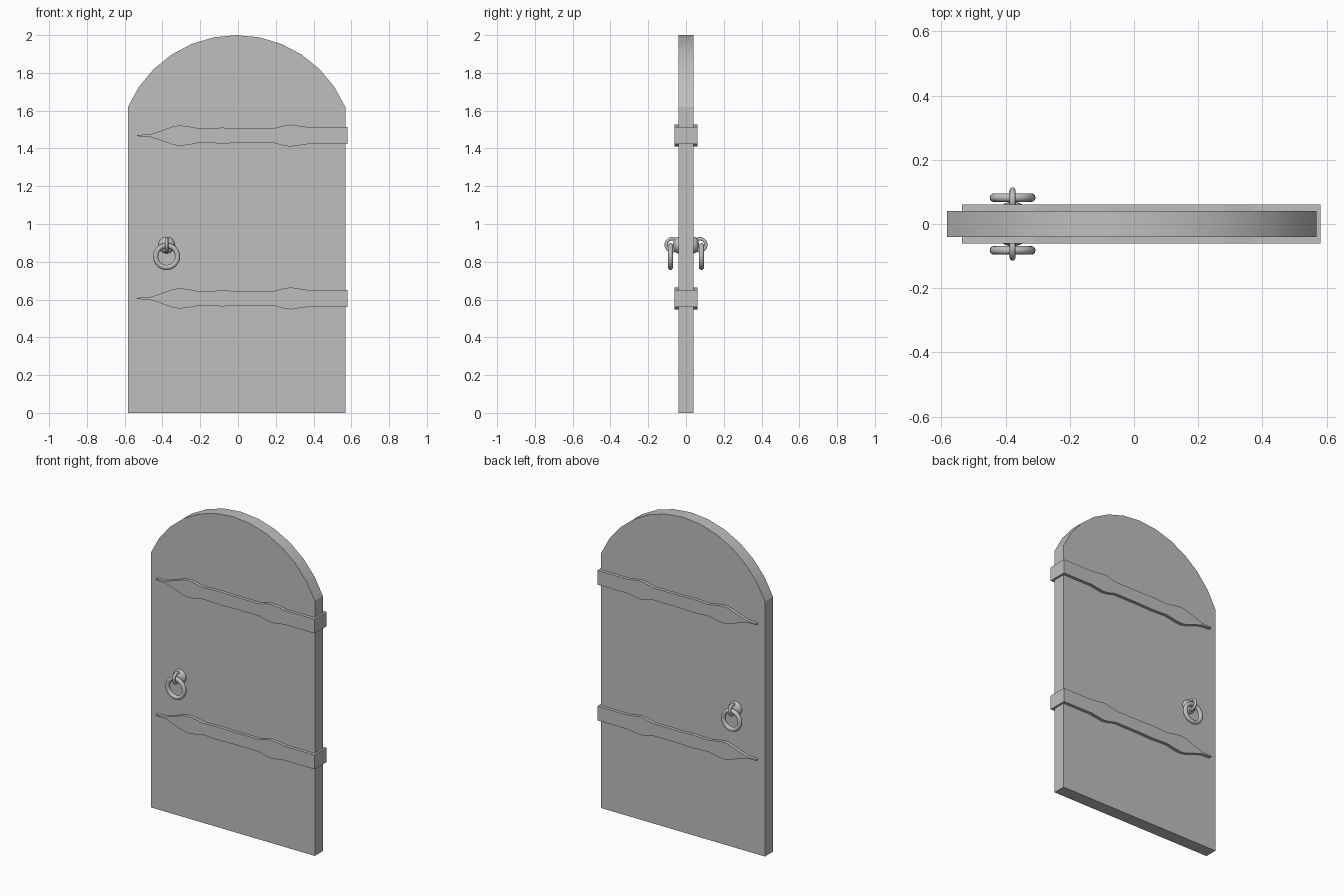
import bpy, bmesh, math
from mathutils import Matrix

if "Cube" in bpy.data.objects:
    bpy.data.objects.remove(bpy.data.objects["Cube"])

# One plain grey for the whole model
grey = bpy.data.materials.new("plain grey")
grey.diffuse_color = (0.52, 0.52, 0.52, 1)
grey.use_nodes = True
grey.node_tree.nodes["Principled BSDF"].inputs["Base Color"].default_value = grey.diffuse_color


def finish(name, bm, angle=None):
    bmesh.ops.recalc_face_normals(bm, faces=bm.faces)
    me = bpy.data.meshes.new(name)
    bm.to_mesh(me)
    bm.free()
    me.materials.append(grey)
    ob = bpy.data.objects.new(name, me)
    bpy.context.collection.objects.link(ob)
    if angle:
        bpy.ops.object.select_all(action='DESELECT')
        ob.select_set(True)
        bpy.context.view_layer.objects.active = ob
        bpy.ops.object.shade_smooth_by_angle(angle=math.radians(angle))
    return ob


def slab(name, outline, half, angle=None):
    """Extrude an x-z outline from y = -half to y = +half."""
    bm = bmesh.new()
    face = bm.faces.new([bm.verts.new((x, -half, z)) for x, z in outline])
    ext = bmesh.ops.extrude_face_region(bm, geom=[face])
    verts = [v for v in ext["geom"] if isinstance(v, bmesh.types.BMVert)]
    bmesh.ops.translate(bm, verts=verts, vec=(0, 2 * half, 0))
    return finish(name, bm, angle)


def torus(name, major, minor, centre, in_xz, nu=32, nv=12):
    """Torus lying in the x-z plane (or the y-z plane)."""
    bm = bmesh.new()
    rows = []
    for i in range(nu):
        a = 2 * math.pi * i / nu
        row = []
        for j in range(nv):
            b = 2 * math.pi * j / nv
            r = major + minor * math.cos(b)
            u, w, side = r * math.cos(a), r * math.sin(a), minor * math.sin(b)
            p = (u, side, w) if in_xz else (side, u, w)
            row.append(bm.verts.new([c + d for c, d in zip(centre, p)]))
        rows.append(row)
    for i in range(nu):
        for j in range(nv):
            k, l = (i + 1) % nu, (j + 1) % nv
            bm.faces.new((rows[i][j], rows[k][j], rows[k][l], rows[i][l]))
    return finish(name, bm, 40)


# Door panel with a segmental arched top
CX, HALF_W, RADIUS = -0.0075, 0.5755, 0.625
spread = math.asin(HALF_W / RADIUS)
outline = [(CX - HALF_W, 0), (CX + HALF_W, 0)]
for i in range(13):
    a = spread * (1 - i / 6)
    outline.append((CX + RADIUS * math.sin(a), 2 - RADIUS + RADIUS * math.cos(a)))
slab("door_panel", outline, 0.0405, 25)

# Iron straps wrapping the hinge edge and both faces
strap = [(-0.535, 0.003), (-0.465, 0.007), (-0.41, 0.025), (-0.345, 0.048),
         (-0.31, 0.054), (-0.27, 0.050), (-0.20, 0.037), (-0.085, 0.042),
         (0.0, 0.039), (0.19, 0.039), (0.245, 0.054), (0.28, 0.058),
         (0.37, 0.045), (0.581, 0.045)]
for name, z in (("upper_strap", 1.468), ("lower_strap", 0.606)):
    pts = [(x, z - h) for x, h in strap] + [(x, z + h) for x, h in reversed(strap)]
    slab(name, pts, 0.0605)

# Ring handle on each face: domed boss, staple loop and hanging ring
HX = -0.378
for side, s in (("front", -1), ("back", 1)):
    bm = bmesh.new()
    bmesh.ops.create_uvsphere(bm, u_segments=24, v_segments=12, radius=0.044)
    bm.transform(Matrix.Translation((HX, s * 0.04, 0.888)) @ Matrix.Diagonal((1, 0.66, 1, 1)))
    finish(side + "_handle_boss", bm, 40)
    torus(side + "_handle_loop", 0.032, 0.009, (HX, s * 0.073, 0.89), False)
    torus(side + "_handle_ring", 0.058, 0.0135, (HX, s * 0.082, 0.828), True)
